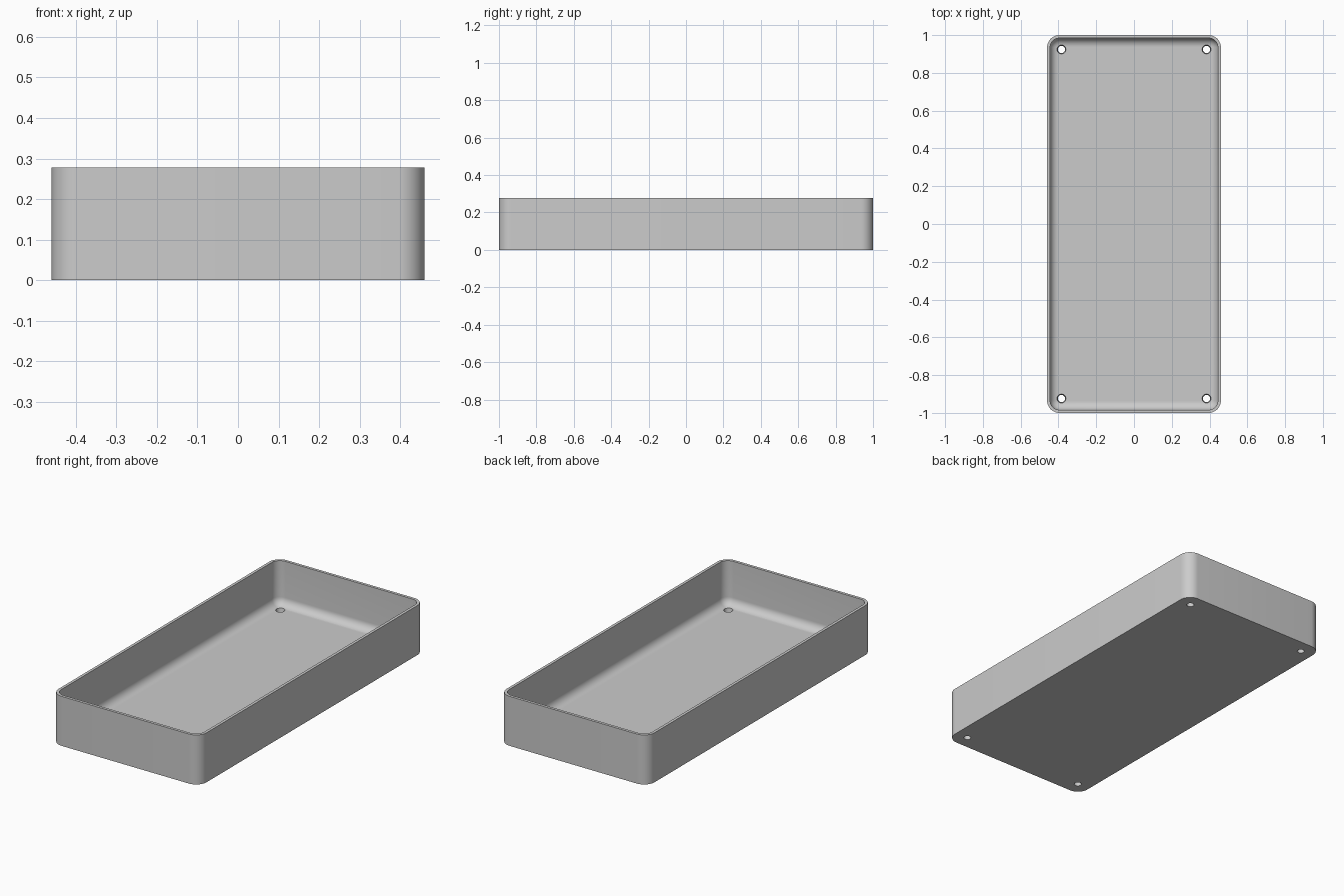
import bpy, bmesh
from math import sin, cos, pi, radians

cube = bpy.data.objects.get("Cube")
if cube:
    bpy.data.objects.remove(cube, do_unlink=True)

HALF_X, HALF_Y, HEIGHT = 0.46, 1.0, 0.278
CORNER, WALL, FLOOR, FILLET = 0.065, 0.016, 0.03, 0.045
HOLE_X, HOLE_Y = 0.384, 0.924
STEPS = 10

grey = bpy.data.materials.new("plain grey")
grey.use_nodes = True
grey.diffuse_color = (0.6, 0.6, 0.6, 1)
grey.node_tree.nodes["Principled BSDF"].inputs["Base Color"].default_value = grey.diffuse_color


def rounded_ring(bm, inset, z):
    """Rounded rectangle, pulled in from the outer outline by inset."""
    r = max(CORNER - inset, 0.003)
    cx, cy = HALF_X - inset - r, HALF_Y - inset - r
    ring = []
    for k, (sx, sy) in enumerate([(1, 1), (-1, 1), (-1, -1), (1, -1)]):
        for i in range(STEPS + 1):
            a = (k + i / STEPS) * pi / 2
            ring.append(bm.verts.new((sx * cx + r * cos(a), sy * cy + r * sin(a), z)))
    return ring


def make_object(name, bm):
    bmesh.ops.recalc_face_normals(bm, faces=bm.faces)
    mesh = bpy.data.meshes.new(name)
    bm.to_mesh(mesh)
    bm.free()
    mesh.materials.append(grey)
    obj = bpy.data.objects.new(name, mesh)
    bpy.context.collection.objects.link(obj)
    return obj


# Tray section: outer wall, rim, inner wall, then the rounded floor edge
section = [(0, 0), (0, HEIGHT), (WALL, HEIGHT)]
for i in range(STEPS + 1):
    a = i / STEPS * pi / 2
    section.append((WALL + FILLET * (1 - cos(a)), FLOOR + FILLET * (1 - sin(a))))

bm = bmesh.new()
rings = [rounded_ring(bm, inset, z) for inset, z in section]
for lower, upper in zip(rings, rings[1:]):
    for i in range(len(lower)):
        j = (i + 1) % len(lower)
        bm.faces.new((lower[i], lower[j], upper[j], upper[i]))
bm.faces.new(rings[0])
bm.faces.new(rings[-1])
tray = make_object("tray", bm)

# Slightly tapered screw holes in the four floor corners
bm = bmesh.new()
for sx in (-1, 1):
    for sy in (-1, 1):
        hole = bmesh.ops.create_cone(bm, cap_ends=True, segments=32,
                                     radius1=0.016, radius2=0.031, depth=0.1)
        bmesh.ops.translate(bm, verts=hole["verts"], vec=(sx * HOLE_X, sy * HOLE_Y, 0.03))
cutter = make_object("hole_cutter", bm)
cutter.hide_render = True
cutter.hide_viewport = True

holes = tray.modifiers.new("screw holes", "BOOLEAN")
holes.operation = "DIFFERENCE"
holes.solver = "EXACT"
holes.object = cutter

# Bake the holes so that the smooth shading covers the final faces
bpy.context.view_layer.objects.active = tray
tray.select_set(True)
bpy.ops.object.modifier_apply(modifier=holes.name)
bpy.data.objects.remove(cutter, do_unlink=True)
bpy.ops.object.shade_smooth_by_angle(angle=radians(30))
